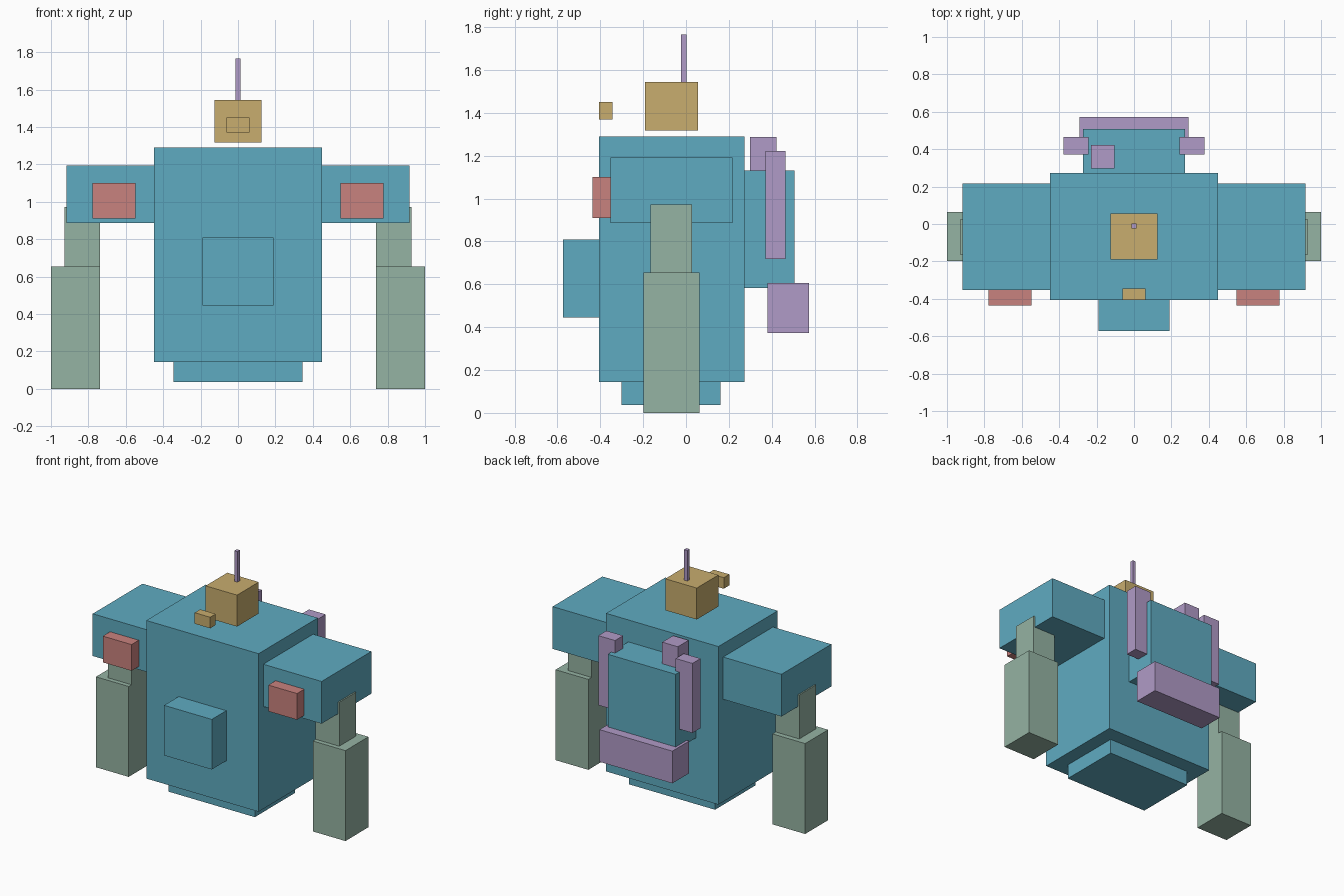
import bpy
import bmesh

if "Cube" in bpy.data.objects:
    bpy.data.objects.remove(bpy.data.objects["Cube"])


def linear(c):
    c /= 255
    return c / 12.92 if c <= 0.04045 else ((c + 0.055) / 1.055) ** 2.4


def material(name, rgb):
    m = bpy.data.materials.new(name)
    m.diffuse_color = (*[linear(c) for c in rgb], 1)
    m.use_nodes = True
    m.node_tree.nodes["Principled BSDF"].inputs["Base Color"].default_value = m.diffuse_color
    return m


teal = material("teal", (95, 171, 193))
sage = material("sage green", (149, 179, 163))
gold = material("gold", (200, 173, 110))
red = material("soft red", (201, 130, 126))
purple = material("lavender", (176, 155, 199))


def box(name, x, y, z, mat):
    """Axis-aligned block given as (min, max) ranges."""
    bm = bmesh.new()
    bmesh.ops.create_cube(bm, size=1)
    for v in bm.verts:
        v.co = [r[0] + (c + 0.5) * (r[1] - r[0]) for c, r in zip(v.co, (x, y, z))]
    mesh = bpy.data.meshes.new(name)
    bm.to_mesh(mesh)
    bm.free()
    mesh.materials.append(mat)
    ob = bpy.data.objects.new(name, mesh)
    bpy.context.collection.objects.link(ob)
    return ob


def pair(name, x, y, z, mat):
    """Matching blocks on both sides of x = 0."""
    box("right_" + name, x, y, z, mat)
    box("left_" + name, (-x[1], -x[0]), y, z, mat)


# Body
box("torso", (-0.45, 0.45), (-0.407, 0.272), (0.145, 1.29), teal)
box("hip_base", (-0.345, 0.345), (-0.30, 0.16), (0.037, 0.145), teal)
box("chest_panel", (-0.191, 0.191), (-0.573, -0.407), (0.445, 0.808), teal)

# Shoulders, lamps and arms
pair("shoulder", (0.45, 0.917), (-0.353, 0.217), (0.887, 1.193), teal)
pair("shoulder_lamp", (0.548, 0.778), (-0.436, -0.353), (0.91, 1.10), red)
pair("upper_arm", (0.738, 0.927), (-0.165, 0.027), (0.655, 0.973), sage)
pair("forearm", (0.738, 1.0), (-0.198, 0.064), (0.0, 0.655), sage)

# Head, floating eye and antenna
box("head", (-0.126, 0.126), (-0.191, 0.057), (1.317, 1.545), gold)
box("eye", (-0.062, 0.062), (-0.407, -0.344), (1.37, 1.45), gold)
box("antenna", (-0.013, 0.013), (-0.024, 0.003), (1.545, 1.766), purple)

# Backpack with its tanks, bedroll and top canister
box("backpack", (-0.272, 0.272), (0.272, 0.507), (0.582, 1.131), teal)
pair("pack_tank", (0.243, 0.377), (0.372, 0.465), (0.718, 1.222), purple)
box("bedroll", (-0.292, 0.292), (0.38, 0.573), (0.372, 0.605), purple)
box("top_canister", (-0.23, -0.105), (0.298, 0.422), (1.131, 1.287), purple)
